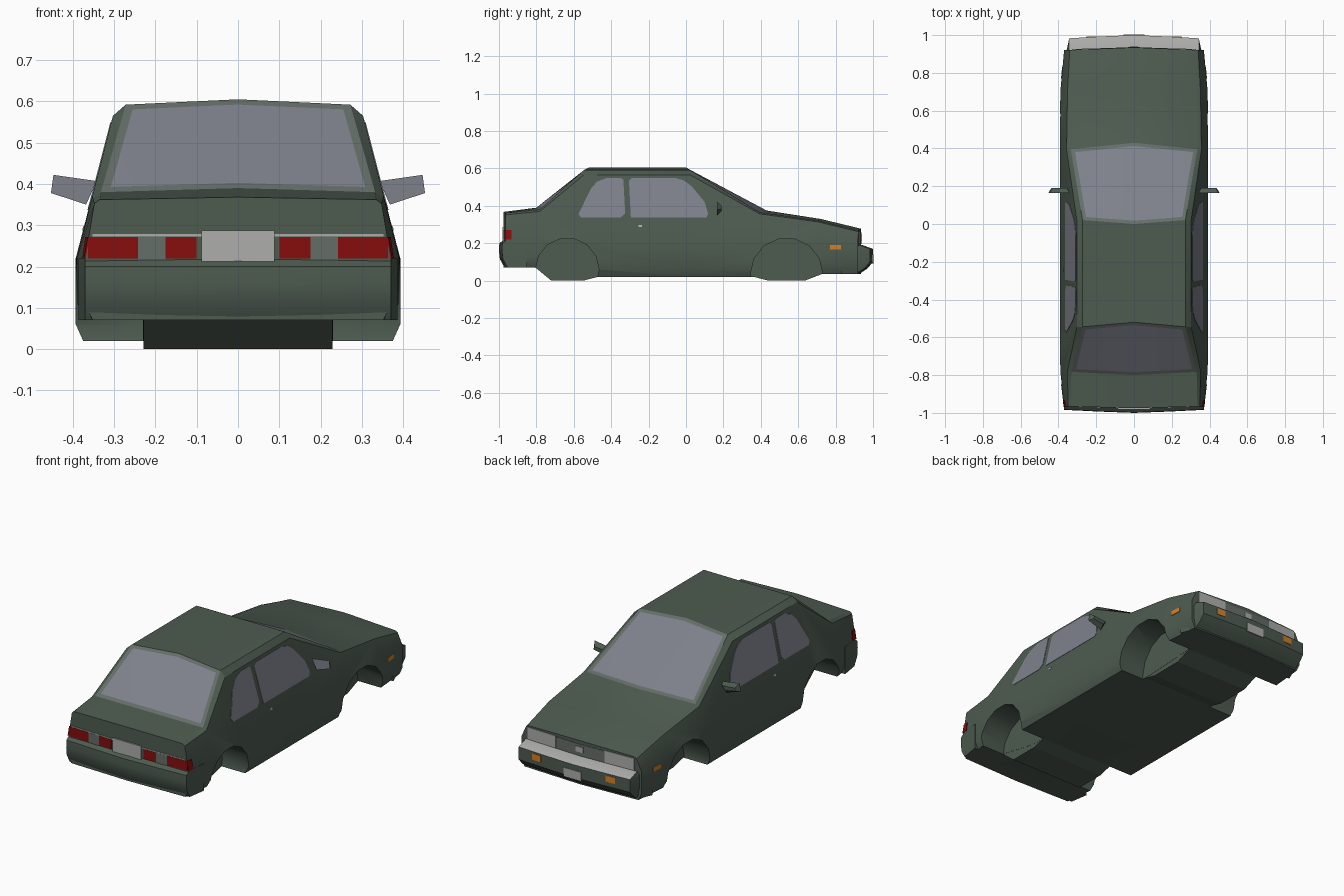
import bpy, bmesh, math
from mathutils import Vector

if "Cube" in bpy.data.objects:
    bpy.data.objects.remove(bpy.data.objects["Cube"])


def material(name, rgb):
    m = bpy.data.materials.new(name)
    m.diffuse_color = (*rgb, 1)
    m.use_nodes = True
    m.node_tree.nodes["Principled BSDF"].inputs["Base Color"].default_value = m.diffuse_color
    return m


PAINT = material("green_paint", (0.075, 0.105, 0.08))
GLASS = material("tinted_glass", (0.21, 0.22, 0.26))
TRIM = material("grey_trim", (0.13, 0.155, 0.14))
LIGHT = material("light_grey", (0.42, 0.42, 0.41))
RED = material("tail_red", (0.24, 0.004, 0.004))
ORANGE = material("indicator_orange", (0.65, 0.22, 0.02))


def finish(name, bm, mats):
    bmesh.ops.recalc_face_normals(bm, faces=bm.faces)
    me = bpy.data.meshes.new(name)
    bm.to_mesh(me)
    bm.free()
    for m in mats:
        me.materials.append(m)
    ob = bpy.data.objects.new(name, me)
    bpy.context.collection.objects.link(ob)
    return ob


def smooth(ob, angle=28):
    bpy.ops.object.select_all(action='DESELECT')
    ob.select_set(True)
    bpy.context.view_layer.objects.active = ob
    bpy.ops.object.shade_smooth_by_angle(angle=math.radians(angle))


def prism(name, pts, vec, mat, mirror=True):
    """Polygon pushed along vec, repeated on the other side when mirrored."""
    bm = bmesh.new()
    for s in ((1, -1) if mirror else (1,)):
        a = [bm.verts.new((s * x, y, z)) for x, y, z in pts]
        b = [bm.verts.new((s * (x + vec[0]), y + vec[1], z + vec[2])) for x, y, z in pts]
        bm.faces.new(a)
        bm.faces.new(b[::-1])
        for i in range(len(a)):
            j = (i + 1) % len(a)
            bm.faces.new((a[i], b[i], b[j], a[j]))
    return finish(name, bm, [mat])


# Body shell: y, half width, bottom, waist z, shoulder x z, top edge x z, centre z, centre y
stations = [
    (-.965, .370, .07, .22, .348, .352, .335, .362, .368, -.975),
    (-.780, .390, .07, .22, .353, .370, .332, .380, .390, -.800),
    (-.555, .393, .02, .22, .303, .565, .272, .592, .605, -.520),
    (.030, .393, .02, .22, .303, .565, .272, .592, .605, .000),
    (.390, .393, .02, .22, .357, .357, .335, .365, .375, .430),
    (.700, .390, .035, .22, .352, .315, .330, .322, .330, .720),
    (.920, .370, .035, .20, .340, .262, .325, .270, .278, .935),
]
bm = bmesh.new()
rings = []
for y, w, zb, zm, xs, zs, xr, zr, zc, yc in stations:
    half = [(0, zb), (w - .018, zb), (w, zb + .04), (w, zm), (xs, zs), (xr, zr), (0, zc)]
    full = half + [(-x, z) for x, z in half[-2:0:-1]]
    rings.append([bm.verts.new((x, y + (yc - y) * (1 - abs(x) / w), z)) for x, z in full])
glazed = {1: [], 3: []}
for i in range(len(rings) - 1):
    for k in range(12):
        n = (k + 1) % 12
        f = bm.faces.new((rings[i][k], rings[i][n], rings[i + 1][n], rings[i + 1][k]))
        if i in glazed and k in (5, 6):
            glazed[i].append(f)
for ring in (rings[0], rings[-1]):
    bm.faces.new(ring[:7])
    bm.faces.new(ring[6:] + ring[:1])
bmesh.ops.recalc_face_normals(bm, faces=bm.faces)
# Windscreen and rear window: trim ring around inset glass
for faces in glazed.values():
    border = bmesh.ops.inset_region(bm, faces=faces, thickness=.02, use_even_offset=True)
    for f in border["faces"]:
        f.material_index = 2
    for f in faces:
        f.material_index = 1
body = finish("body_shell", bm, [PAINT, GLASS, TRIM])

# Wheel wells cut out of the body, with the hanging floor block between them
for name, yc, zc, r in (("rear", -.635, .058, .17), ("front", .538, .035, .193)):
    circle = [(.23, yc + r * math.cos(a), zc + r * math.sin(a))
              for a in (i * math.tau / 14 for i in range(14))]
    cutter = prism(name + "_well_cutter", circle, (.3, 0, 0), PAINT)
    cutter.hide_render = True
    mod = body.modifiers.new(name, 'BOOLEAN')
    mod.operation = 'DIFFERENCE'
    mod.solver = 'EXACT'
    mod.object = cutter
    bpy.context.view_layer.objects.active = body
    bpy.ops.object.modifier_apply(modifier=mod.name)
    bpy.data.objects.remove(cutter)
    zl, zr = (.07, .022) if name == "rear" else (.025, .037)
    prism(name + "_underfloor", [(-.229, yc - r, zl), (-.229, yc - .5 * r, 0), (-.229, yc + .5 * r, 0),
                                 (-.229, yc + r, zr), (-.229, yc + .7 * r, .1), (-.229, yc - .7 * r, .1)],
          (.458, 0, 0), PAINT, mirror=False)
smooth(body)


def bumper(name, s, plan, levels):
    """Stacked plan outlines; levels are (z, set-back)."""
    (xa, ya), (xb, yb) = plan
    bm = bmesh.new()
    rows = []
    for z, d in levels:
        half = [(xa, ya), (xb, yb - d), (xb * .5, .993 - d), (0, 1 - d)]
        full = half + [(-x, y) for x, y in half[-2::-1]]
        rows.append([bm.verts.new((x, s * y, z)) for x, y in full])
    n = len(rows[0])
    for a, b in zip(rows, rows[1:]):
        for i in range(n):
            j = (i + 1) % n
            bm.faces.new((a[i], a[j], b[j], b[i]))
    bm.faces.new(rows[0])
    bm.faces.new(rows[-1])
    ob = finish(name, bm, [PAINT, LIGHT])
    return ob


# Bumpers; the front one has a light grey top
front = bumper("front_bumper", 1, [(.376, .83), (.343, .983)],
               [(.035, .075), (.065, .03), (.10, 0), (.17, 0), (.192, .06)])
for p in front.data.polygons:
    p.material_index = int(p.normal.z > .6)
rear = bumper("rear_bumper", -1, [(.386, .85), (.370, .984)],
              [(.07, .03), (.115, .005), (.16, 0), (.20, .002), (.22, .028)])
smooth(front)
smooth(rear)


def side_x(z):
    return .393 - (z - .22) * .09 / .345


def side_plate(name, yz, mat, t=.002):
    prism(name, [(side_x(z) - .001, y, z) for y, z in yz], (t + .001, 0, 0), mat)


# Side windows
side_plate("rear_side_window", [(-.575, .355), (-.56, .337), (-.35, .337), (-.325, .36), (-.335, .54),
                                (-.35, .55), (-.42, .55), (-.475, .53), (-.51, .49)], GLASS)
side_plate("door_window", [(-.295, .337), (.11, .337), (.118, .36), (.10, .42), (.03, .505), (-.01, .535),
                           (-.06, .55), (-.29, .55), (-.305, .535)], GLASS)
side_plate("door_handle", [(-.255, .287), (-.235, .287), (-.235, .298), (-.255, .298)], LIGHT)


def end_plate(name, x0, x1, z0, z1, mat, y_at, d, mirror=True):
    """Thin plate lying on the nose or tail; y_at gives the surface y for x."""
    prism(name, [(x0, y_at(x0), z0), (x1, y_at(x1), z0), (x1, y_at(x1), z1), (x0, y_at(x0), z1)],
          (0, d, 0), mat, mirror)


tail = lambda x: -.974 + .01 * abs(x) / .37
nose = lambda x: .934 - .015 * abs(x) / .37
face = lambda x: .999 - .016 * abs(x) / .343

# Tail: lamps, reversing lamps, number plate and bright strip
end_plate("outer_tail_lamp", .242, .363, .219, .272, RED, tail, -.004)
end_plate("inner_tail_lamp", .10, .176, .219, .272, RED, tail, -.004)
end_plate("reversing_lamp", .176, .242, .216, .272, TRIM, tail, -.003)
end_plate("tail_strip", 0, .352, .273, .279, LIGHT, tail, -.004)
end_plate("rear_number_plate", -.088, .088, .212, .287, LIGHT, lambda x: -.974, -.007, False)
prism("tail_lamp_side", [(.369, -.968, .219), (.373, -.932, .219), (.366, -.934, .272), (.360, -.968, .272)],
      (.004, 0, 0), RED)

# Nose: headlamps, grille, badge plate, indicators and number plate
end_plate("headlamp", .15, .328, .195, .262, LIGHT, nose, .005)
end_plate("grille", 0, .15, .195, .258, TRIM, nose, .003)
end_plate("grille_plate", -.022, .022, .215, .245, LIGHT, lambda x: .935, .005, False)
end_plate("front_indicator", .20, .255, .125, .16, ORANGE, face, .004)
end_plate("front_number_plate", -.055, .055, .09, .14, LIGHT, lambda x: .997, .005, False)
prism("side_marker", [(.3825, .77, .166), (.377, .83, .166), (.377, .83, .19), (.3825, .77, .19)],
      (.004, 0, 0), ORANGE)

# Door mirrors: wedge shells with a glass rear face
shape = [(.342, .407), (.447, .422), (.453, .378), (.368, .350)]
bm = bmesh.new()
for s in (1, -1):
    back = [bm.verts.new((s * x, .165, z)) for x, z in shape]
    fore = [bm.verts.new((s * (.39 + (x - .39) * .75), .19, .388 + (z - .388) * .4)) for x, z in shape]
    bm.faces.new(back).material_index = 1
    bm.faces.new(fore)
    for i in range(4):
        j = (i + 1) % 4
        bm.faces.new((back[i], back[j], fore[j], fore[i]))
finish("door_mirror", bm, [PAINT, GLASS])
